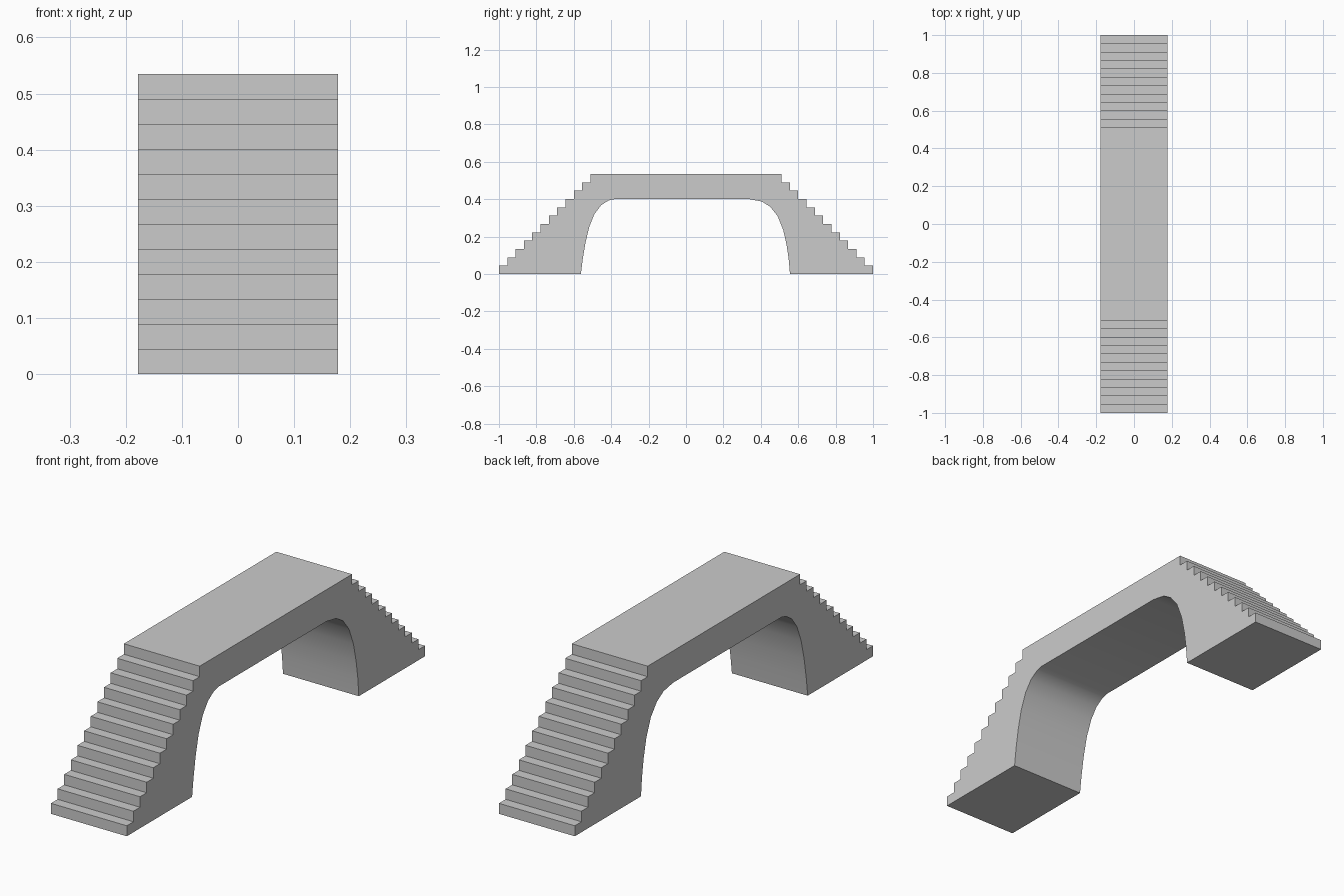
import bpy
import bmesh
from mathutils import Vector

if "Cube" in bpy.data.objects:
    bpy.data.objects.remove(bpy.data.objects["Cube"])

HALF_WIDTH = 0.178
STEPS = 12
HEIGHT = 0.535
TOP_Y = 0.511
RISE = HEIGHT / STEPS
TREAD = (1 - TOP_Y) / (STEPS - 1)


def flight(side):
    # Stair outline climbing from the foot to the deck
    pts = []
    for i in range(STEPS):
        y = side * (1 - i * TREAD)
        pts += [(y, i * RISE), (y, (i + 1) * RISE)]
    return pts


# Underside opening: the two shoulders differ slightly
arch_back = [(0.556, 0), (0.549, 0.08), (0.538, 0.155), (0.520, 0.235), (0.490, 0.31),
             (0.450, 0.36), (0.405, 0.388), (0.34, 0.40)]
arch_front = [(-0.385, 0.40), (-0.415, 0.393), (-0.455, 0.367), (-0.490, 0.32),
              (-0.518, 0.25), (-0.538, 0.165), (-0.552, 0.08), (-0.562, 0)]

outline = flight(-1) + flight(1)[::-1] + arch_back + arch_front

# Extrude the side profile across the width
bm = bmesh.new()
face = bm.faces.new([bm.verts.new((-HALF_WIDTH, y, z)) for y, z in outline])
ext = bmesh.ops.extrude_face_region(bm, geom=[face], use_keep_orig=True)
bmesh.ops.translate(bm, vec=Vector((2 * HALF_WIDTH, 0, 0)),
                    verts=[v for v in ext["geom"] if isinstance(v, bmesh.types.BMVert)])
bmesh.ops.recalc_face_normals(bm, faces=bm.faces)

mesh = bpy.data.meshes.new("stair_bridge")
bm.to_mesh(mesh)
bm.free()
bridge = bpy.data.objects.new("stair_bridge", mesh)
bpy.context.collection.objects.link(bridge)

# Smooth the arch shoulders, keep steps crisp
bpy.context.view_layer.objects.active = bridge
bridge.select_set(True)
bpy.ops.object.shade_smooth_by_angle(angle=0.52)
